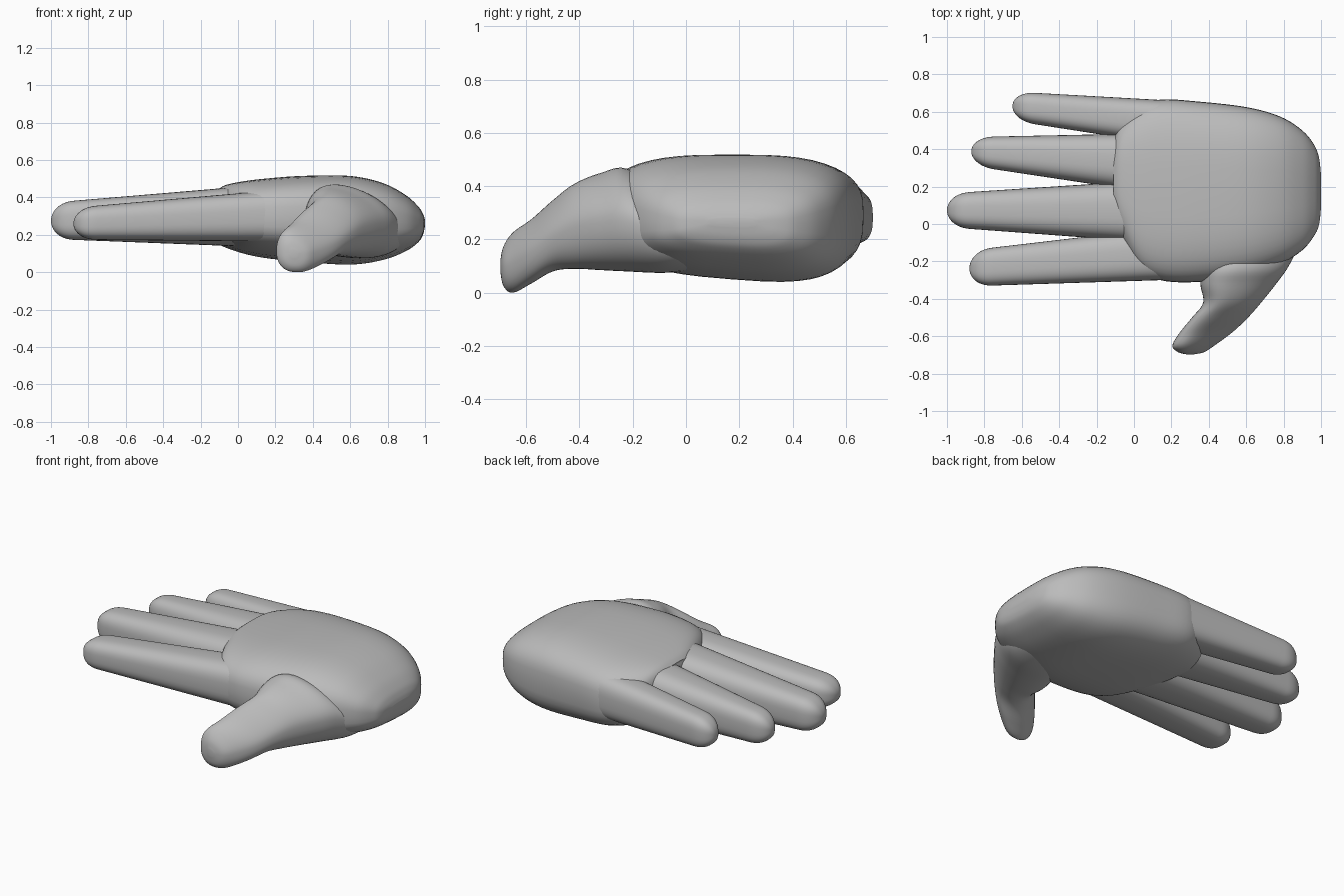
import bpy, bmesh, math

cube = bpy.data.objects.get("Cube")
if cube:
    bpy.data.objects.remove(cube)

skin = bpy.data.materials.new("plain grey")
skin.use_nodes = True
GREY = (0.5, 0.5, 0.5, 1)
skin.diffuse_color = GREY
skin.node_tree.nodes["Principled BSDF"].inputs["Base Color"].default_value = GREY

SIDES = 48


def smooth_stations(stations, steps):
    """Catmull-Rom interpolation between measured stations."""
    result = []
    last = len(stations) - 1
    for i in range(last):
        a, b, c, d = (stations[min(max(j, 0), last)] for j in range(i - 1, i + 3))
        for step in range(steps):
            t = step / steps
            result.append([
                q + t * ((r - p) / 2 + t * (p - 2.5 * q + 2 * r - s / 2
                         + t * (1.5 * (q - r) + (s - p) / 2)))
                for p, q, r, s in zip(a, b, c, d)])
    result.append(stations[last])
    return result


def loft(name, stations, along, power, top_skew=0, bottom_skew=0):
    """Skin rounded cross-sections given as position, side range, height range."""
    bm = bmesh.new()
    rings = []
    for pos, side0, side1, low, high in stations:
        ring = []
        for i in range(SIDES):
            angle = math.tau * i / SIDES
            c, s = math.cos(angle), math.sin(angle)
            u = math.copysign(abs(c) ** (2 / power), c)
            v = math.copysign(abs(s) ** (2 / power), s)
            v *= 1 + u * (top_skew if s > 0 else bottom_skew)
            side = (side0 + side1 + u * (side1 - side0)) / 2
            z = (low + high + v * (high - low)) / 2
            point = (pos, side, z) if along == "x" else (side, pos, z)
            ring.append(bm.verts.new(point))
        rings.append(ring)
    for r0, r1 in zip(rings, rings[1:]):
        for i in range(SIDES):
            j = (i + 1) % SIDES
            bm.faces.new((r0[i], r0[j], r1[j], r1[i]))
    bm.faces.new(rings[0])
    bm.faces.new(rings[-1])
    bmesh.ops.recalc_face_normals(bm, faces=bm.faces)
    mesh = bpy.data.meshes.new(name)
    bm.to_mesh(mesh)
    bm.free()
    mesh.materials.append(skin)
    obj = bpy.data.objects.new(name, mesh)
    bpy.context.collection.objects.link(obj)
    bpy.ops.object.select_all(action="DESELECT")
    obj.select_set(True)
    bpy.context.view_layer.objects.active = obj
    bpy.ops.object.shade_smooth_by_angle(angle=math.radians(50))


def finger(name, base, tip):
    """Tapered finger with a rounded tip; ends are x, y, z, half width, half height."""
    cap = 0.13 / (base[0] - tip[0])
    rows = 14
    params = [(1 - cap) * i / rows for i in range(rows)]
    params += [1 - cap + cap * math.sin(math.pi / 2 * i / rows) for i in range(rows + 1)]
    stations = []
    for t in params:
        x, y, z, w, h = (p + (q - p) * t for p, q in zip(base, tip))
        fall = max(0, (t - 1 + cap) / cap)
        shrink = max(0.02, math.sqrt(max(0, 1 - fall ** 2.4)))
        stations.append((x, y - w * shrink, y + w * shrink,
                         z - h * shrink, z + h * shrink))
    loft(name, stations, "x", 2.9)


# Palm, from knuckles to the rounded heel
palm = [
    (-0.11, 0.05, 0.45, 0.16, 0.44),
    (-0.07, -0.06, 0.54, 0.14, 0.465),
    (0.02, -0.23, 0.62, 0.11, 0.485),
    (0.14, -0.3, 0.665, 0.085, 0.5),
    (0.34, -0.31, 0.655, 0.065, 0.515),
    (0.6, -0.275, 0.625, 0.05, 0.515),
    (0.78, -0.215, 0.575, 0.075, 0.475),
    (0.9, -0.14, 0.5, 0.12, 0.41),
    (0.965, -0.06, 0.42, 0.165, 0.35),
    (0.99, 0, 0.35, 0.205, 0.31),
    (1, 0.09, 0.26, 0.25, 0.28),
]
loft("palm", smooth_stations(palm, 5), "x", 3.1, bottom_skew=0.15)

# Four fingers
finger("index_finger", (0.15, -0.16, 0.3, 0.14, 0.135), (-0.88, -0.237, 0.26, 0.096, 0.085))
finger("middle_finger", (0.1, 0.068, 0.3, 0.167, 0.165), (-1, 0.073, 0.275, 0.09, 0.097))
finger("ring_finger", (0.1, 0.325, 0.3, 0.16, 0.16), (-0.87, 0.388, 0.275, 0.077, 0.092))
finger("little_finger", (0.2, 0.54, 0.3, 0.12, 0.14), (-0.65, 0.63, 0.28, 0.078, 0.092))

# Thumb, from inside the palm out to the drooping tip
thumb = [
    (0.12, 0.55, 0.83, 0.13, 0.22),
    (0.05, 0.48, 0.87, 0.09, 0.27),
    (-0.08, 0.43, 0.89, 0.075, 0.36),
    (-0.22, 0.37, 0.83, 0.08, 0.455),
    (-0.32, 0.355, 0.76, 0.085, 0.44),
    (-0.42, 0.37, 0.68, 0.09, 0.4),
    (-0.5, 0.31, 0.61, 0.08, 0.34),
    (-0.58, 0.245, 0.525, 0.035, 0.27),
    (-0.65, 0.205, 0.43, 0, 0.22),
    (-0.685, 0.235, 0.375, 0.025, 0.17),
    (-0.697, 0.28, 0.32, 0.08, 0.12),
]
loft("thumb", smooth_stations(thumb, 5), "y", 2.2, top_skew=-0.3)
